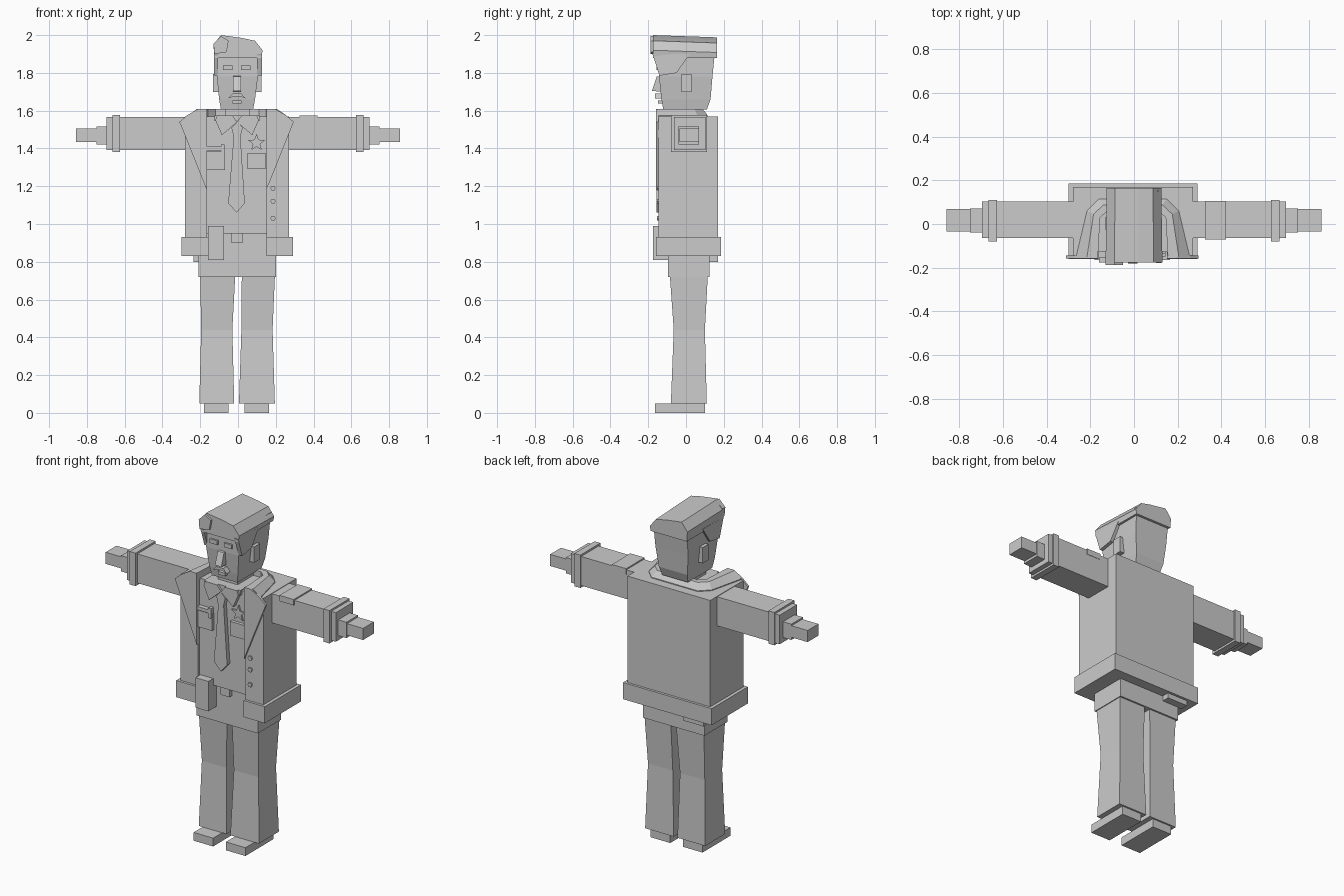
import bpy, bmesh, math

grey = bpy.data.materials.new("plain_grey")
grey.diffuse_color = (0.6, 0.6, 0.6, 1)


def loft(name, rings):
    """Skin closed rings of equal length and cap both ends."""
    bm = bmesh.new()
    loops = [[bm.verts.new(p) for p in ring] for ring in rings]
    n = len(loops[0])
    for a, b in zip(loops, loops[1:]):
        for i in range(n):
            j = (i + 1) % n
            bm.faces.new((a[i], a[j], b[j], b[i]))
    bm.faces.new(loops[0][::-1])
    bm.faces.new(loops[-1])
    bmesh.ops.recalc_face_normals(bm, faces=bm.faces)
    mesh = bpy.data.meshes.new(name)
    bm.to_mesh(mesh)
    bm.free()
    mesh.materials.append(grey)
    ob = bpy.data.objects.new(name, mesh)
    bpy.context.collection.objects.link(ob)
    return ob


def rect(x0, x1, y0, y1, z):
    return [(x0, y0, z), (x1, y0, z), (x1, y1, z), (x0, y1, z)]


def box(name, x0, x1, y0, y1, z0, z1):
    return loft(name, [rect(x0, x1, y0, y1, z0), rect(x0, x1, y0, y1, z1)])


def plate(name, pts, y0, y1):
    """Outline in x, z pushed along y."""
    return loft(name, [[(x, y, z) for x, z in pts] for y in (y0, y1)])


def side_plate(name, pts, x0, x1):
    """Outline in y, z pushed along x."""
    return loft(name, [[(x, y, z) for y, z in pts] for x in (x0, x1)])


def prism(name, pts, z0, z1):
    """Outline in x, y pushed up along z."""
    return loft(name, [[(x, y, z) for x, y in pts] for z in (z0, z1)])


# Shoes and trouser legs
box("left_shoe", -0.18, -0.05, -0.165, 0.10, 0, 0.05)
box("right_shoe", 0.035, 0.165, -0.165, 0.10, 0, 0.05)
for name, bottom, knee, top in (
        ("left_leg", (-0.205, -0.02), (-0.195, -0.03), (-0.20, -0.015)),
        ("right_leg", (0.005, 0.195), (0.018, 0.183), (0.02, 0.195))):
    loft(name, [rect(*bottom, -0.08, 0.11, 0.05),
                rect(*knee, -0.065, 0.10, 0.44),
                rect(*top, -0.085, 0.115, 0.72)])
box("hips", -0.21, 0.20, -0.095, 0.125, 0.72, 0.95)

# Jacket, open down the front, with a wider waistband
prism("jacket", [(-0.28, -0.145), (-0.165, -0.145), (-0.165, -0.09), (0.15, -0.09),
                 (0.15, -0.145), (0.27, -0.145), (0.27, 0.17), (-0.28, 0.17)], 0.92, 1.57)
prism("jacket_waistband", [(-0.30, -0.16), (-0.16, -0.16), (-0.16, -0.09), (0.15, -0.09),
                           (0.15, -0.16), (0.29, -0.16), (0.29, 0.185), (-0.30, 0.185)], 0.83, 0.93)
box("shirt_front", -0.165, 0.15, -0.128, -0.08, 0.95, 1.57)

# Collar running over the shoulders and behind the neck
outer = [(-0.265, -0.15), (-0.215, 0.06), (-0.16, 0.115)]
inner = [(-0.165, -0.15), (-0.155, 0.03), (-0.12, 0.06)]
outer += [(-0.01 - x, y) for x, y in outer[::-1]]
inner += [(-0.01 - x, y) for x, y in inner[::-1]]
loft("jacket_collar", [[(a, b, 1.56), (a, b, 1.575), ((a + c) / 2, (b + d) / 2, 1.61),
                        (c, d, 1.61), (c, d, 1.56)]
                       for (a, b), (c, d) in zip(outer, inner)])

# Pointed lapels
lapel = [(-0.31, 1.54), (-0.165, 1.18), (-0.165, 1.61), (-0.21, 1.61), (-0.27, 1.575)]
plate("left_lapel", lapel, -0.158, -0.145)
plate("right_lapel", [(-0.015 - x, z) for x, z in lapel], -0.158, -0.145)

# Sleeves, cuffs, wrists and hands
for side, s in (("left", -1), ("right", 1)):
    def arm_part(part, a, b, *rest):
        box(f"{side}_{part}", min(s * a, s * b), max(s * a, s * b), *rest)
    arm_part("sleeve", 0.26, 0.695, -0.063, 0.103, 1.392, 1.567)
    arm_part("cuff", 0.626, 0.665, -0.08, 0.11, 1.38, 1.578)
    arm_part("wrist", 0.69, 0.75, -0.04, 0.07, 1.42, 1.515)
    arm_part("hand", 0.74, 0.857, -0.035, 0.068, 1.435, 1.505)
box("sleeve_patch", 0.325, 0.42, -0.07, 0.105, 1.54, 1.575)

# Shirt collar, wings and tie
box("neck", -0.07, 0.06, -0.09, 0.08, 1.54, 1.63)
prism("shirt_collar", [(-0.125, -0.142), (0.115, -0.142), (0.115, 0.06), (0.08, 0.09),
                       (-0.09, 0.09), (-0.125, 0.06)], 1.545, 1.575)
wing = [(-0.12, 1.55), (-0.085, 1.47), (-0.005, 1.54), (-0.03, 1.575), (-0.11, 1.575)]
plate("left_collar_wing", wing, -0.155, -0.125)
plate("right_collar_wing", [(-0.01 - x, z) for x, z in wing], -0.155, -0.125)
plate("tie_knot", [(-0.035, 1.51), (-0.02, 1.45), (0.01, 1.45), (0.025, 1.51), (-0.005, 1.54)],
      -0.157, -0.125)
plate("tie", [(-0.023, 1.46), (-0.052, 1.11), (-0.007, 1.06), (0.036, 1.11), (0.013, 1.46)],
      -0.155, -0.125)

# Pockets, pen, badge, star and buttons
box("left_pocket", -0.163, -0.07, -0.148, -0.12, 1.285, 1.385)
box("right_pocket", 0.05, 0.145, -0.148, -0.12, 1.29, 1.375)
box("pocket_flap", -0.163, -0.09, -0.155, -0.12, 1.39, 1.41)
box("pocket_pen", -0.09, -0.072, -0.155, -0.12, 1.36, 1.42)
star = []
for k in range(10):
    r, a = (0.048, 0.02)[k % 2], math.pi / 2 + k * math.pi / 5
    star.append((0.098 + r * math.cos(a), 1.43 + r * math.sin(a)))
plate("star_badge", star, -0.138, -0.125)
for i, z in enumerate((1.03, 1.12, 1.19)):
    plate(f"button_{i + 1}", [(0.185 + 0.014 * math.cos(k * math.pi / 3),
                               z + 0.014 * math.sin(k * math.pi / 3)) for k in range(6)],
          -0.154, -0.14)

# Belt gear
box("belt_buckle", -0.035, 0.025, -0.118, -0.09, 0.90, 0.955)
box("front_pouch", -0.16, -0.075, -0.175, -0.09, 0.81, 0.99)
box("rear_pouch", -0.235, -0.10, 0.12, 0.17, 0.80, 0.84)

# Head, wider toward the top
loft("head", [rect(-0.09, 0.08, -0.12, 0.11, 1.605),
              rect(-0.10, 0.09, -0.13, 0.13, 1.66),
              rect(-0.112, 0.105, -0.143, 0.14, 1.78),
              rect(-0.115, 0.11, -0.145, 0.155, 1.93)])

# Face
box("left_brow", -0.08, -0.03, -0.155, -0.13, 1.815, 1.84)
box("right_brow", 0.015, 0.065, -0.155, -0.13, 1.815, 1.84)
side_plate("nose", [(-0.13, 1.785), (-0.155, 1.78), (-0.18, 1.705), (-0.13, 1.70)], -0.027, 0.015)
plate("moustache", [(-0.052, 1.665), (-0.03, 1.69), (0.018, 1.69), (0.04, 1.665),
                    (0.012, 1.675), (-0.024, 1.675)], -0.165, -0.12)
box("mouth", -0.03, 0.018, -0.148, -0.12, 1.637, 1.655)
for side, x0, x1 in (("left", -0.132, -0.10), ("right", 0.095, 0.125)):
    box(f"{side}_ear", x0, x1, -0.025, 0.03, 1.70, 1.795)

# Hair with an uneven top, side locks and a front quiff
top = [(-0.125, 1.88), (-0.13, 1.95), (-0.09, 2.0), (0.02, 1.985),
       (0.09, 1.97), (0.13, 1.92), (0.125, 1.88)]
loft("hair", [[(x, -0.175, z) for x, z in top],
              [(x * 0.96, 0.165, z - (0.012 if z > 1.9 else 0)) for x, z in top]])
lock = [(-0.178, 1.90), (-0.14, 1.785), (-0.05, 1.80), (-0.015, 1.85), (0.02, 1.90)]
side_plate("left_side_hair", lock, -0.126, -0.105)
side_plate("right_side_hair", lock, 0.10, 0.126)
plate("quiff", [(-0.125, 1.90), (-0.13, 1.955), (-0.09, 1.995), (-0.05, 1.97),
                (-0.06, 1.91)], -0.188, -0.16)
